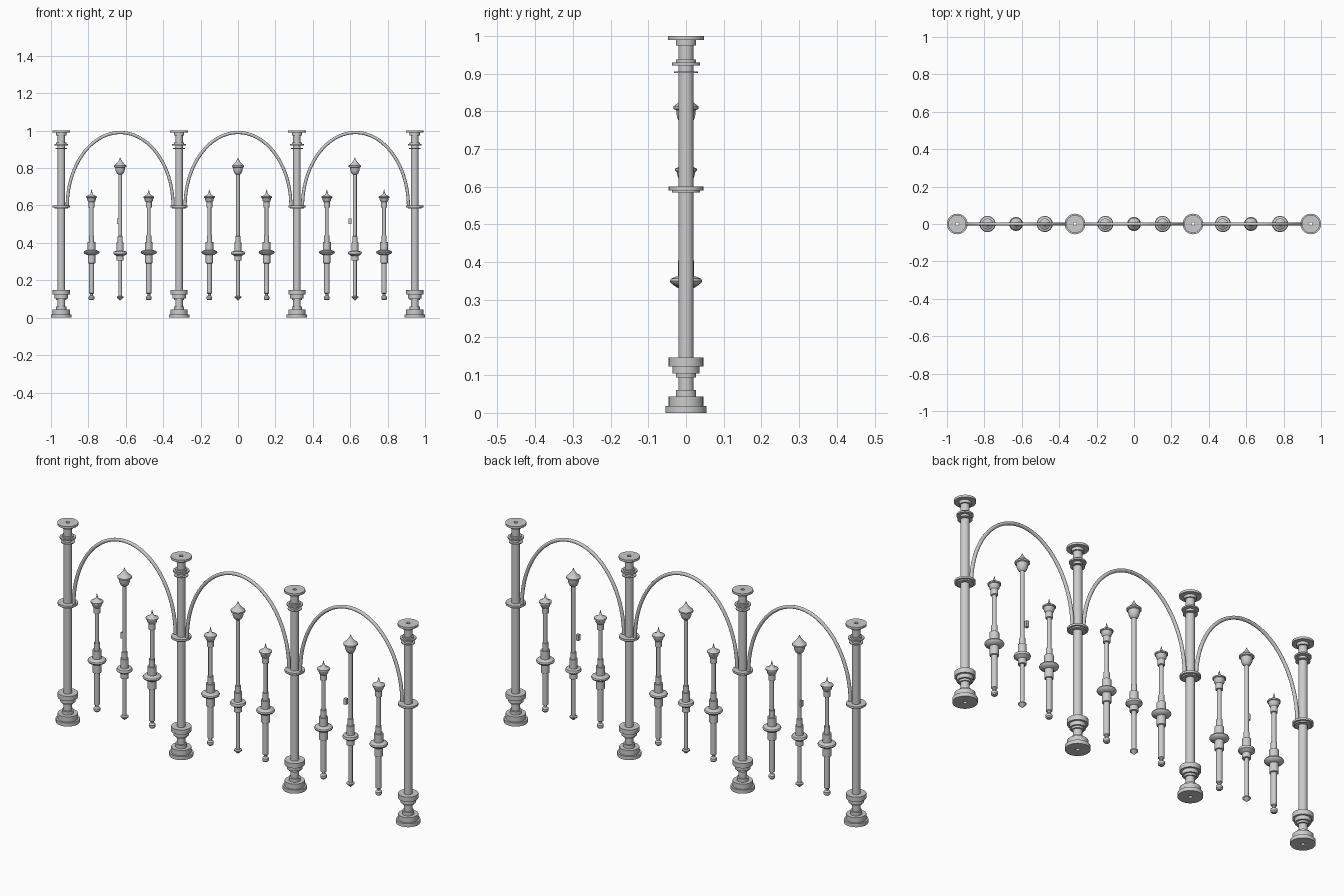
import bpy, bmesh, math

if "Cube" in bpy.data.objects:
    bpy.data.objects.remove(bpy.data.objects["Cube"])


def finish(bm, name):
    me = bpy.data.meshes.new(name)
    bmesh.ops.recalc_face_normals(bm, faces=bm.faces[:])
    bm.to_mesh(me)
    bm.free()
    me.shade_smooth()
    me.set_sharp_from_angle(angle=math.radians(35))
    return me


def lathe(name, profile, bore=0.0, n=32):
    """Revolve (radius, z) pairs; a bore makes the turning hollow."""
    if bore:
        pts = [(bore, profile[0][1])] + profile + [(bore, profile[-1][1])]
        pts.append(pts[0])
    else:
        pts = [(0, profile[0][1])] + profile + [(0, profile[-1][1])]
    bm = bmesh.new()
    vs = [bm.verts.new((r, 0, z)) for r, z in pts]
    es = [bm.edges.new((a, b)) for a, b in zip(vs, vs[1:])]
    bmesh.ops.spin(bm, geom=vs + es, cent=(0, 0, 0), axis=(0, 0, 1),
                   angle=2 * math.pi, steps=n, use_duplicate=False)
    bmesh.ops.remove_doubles(bm, verts=bm.verts[:], dist=1e-5)
    bmesh.ops.dissolve_degenerate(bm, edges=bm.edges[:], dist=1e-6)
    return finish(bm, name)


def place(mesh, name, x, z=0):
    ob = bpy.data.objects.new(name, mesh)
    ob.location = (x, 0, z)
    bpy.context.collection.objects.link(ob)


# Column: stepped base, shaft, mid collar, neck rings, capital
column = lathe("column", [
    (.055, 0), (.055, .018), (.046, .018), (.046, .044), (.027, .044),
    (.027, .061), (.02, .061), (.02, .094), (.027, .094), (.027, .104),
    (.036, .104), (.036, .123), (.046, .123), (.046, .147), (.02, .147),
    (.02, .584), (.037, .584), (.037, .590), (.046, .590), (.046, .600),
    (.02, .600), (.02, .902), (.032, .902), (.032, .906), (.02, .906),
    (.02, .922), (.037, .922), (.037, .929), (.027, .929), (.027, .937),
    (.02, .937), (.02, .975), (.027, .975), (.027, .989), (.048, .989),
    (.048, 1.0)], bore=.009)

# Short spindle with disc collar and spiked cap
short = lathe("short_spindle", [
    (.010, .094), (.015, .100), (.015, .112), (.008, .120), (.008, .127),
    (.014, .131), (.014, .290), (.020, .292), (.020, .335), (.028, .337),
    (.040, .344), (.043, .350), (.040, .356), (.028, .361), (.021, .363),
    (.021, .404), (.014, .404), (.014, .440), (.010, .440), (.010, .588),
    (.016, .590), (.016, .618), (.021, .624), (.025, .640), (.029, .642),
    (.029, .648), (.012, .656), (.006, .664), (.003, .675), (.001, .685)])

# Tall spindle with arrow foot, collar and pointed lantern top
tall = lathe("tall_spindle", [
    (.001, .092), (.018, .108), (.018, .113), (.010, .116), (.010, .305),
    (.019, .305), (.019, .330), (.025, .333), (.036, .341), (.037, .347),
    (.034, .354), (.019, .357), (.019, .402), (.013, .402), (.013, .435),
    (.010, .437), (.010, .765), (.018, .771), (.024, .785), (.026, .803),
    (.033, .806), (.033, .813), (.022, .822), (.011, .835), (.005, .845),
    (.001, .856)])

# Elliptical arch rod swept between columns
bm = bmesh.new()
rings = []
N, K, R = 48, 12, .0085
for i in range(N + 1):
    t = math.pi * i / N
    a, h = .283, .395
    nx, nz = math.cos(t) / a, math.sin(t) / h
    m = math.hypot(nx, nz)
    ring = []
    for k in range(K):
        p = 2 * math.pi * k / K
        c = R * math.cos(p)
        ring.append(bm.verts.new((a * math.cos(t) + c * nx / m, R * math.sin(p),
                                  .595 + h * math.sin(t) + c * nz / m)))
    rings.append(ring)
for r0, r1 in zip(rings, rings[1:]):
    for k in range(K):
        bm.faces.new((r0[k], r0[(k + 1) % K], r1[(k + 1) % K], r1[k]))
bm.faces.new(rings[0])
bm.faces.new(rings[-1])
arch = finish(bm, "arch")

# Small latch block beside the outer tall spindles
bm = bmesh.new()
bmesh.ops.create_cube(bm, size=1)
bmesh.ops.scale(bm, vec=(.014, .014, .03), verts=bm.verts[:])
latch = finish(bm, "latch")

# Repeat columns and bays
for x in (-.945, -.315, .315, .945):
    place(column, "column", x)
for x in (-.63, 0, .628):
    place(arch, "arch", x)
    place(tall, "tall_spindle", x - (.003 if x > 0 else 0))
    for s in (-1, 1):
        place(short, "short_spindle", x + s * .153)
for x in (-.640, .599):
    place(latch, "latch", x, .515)
